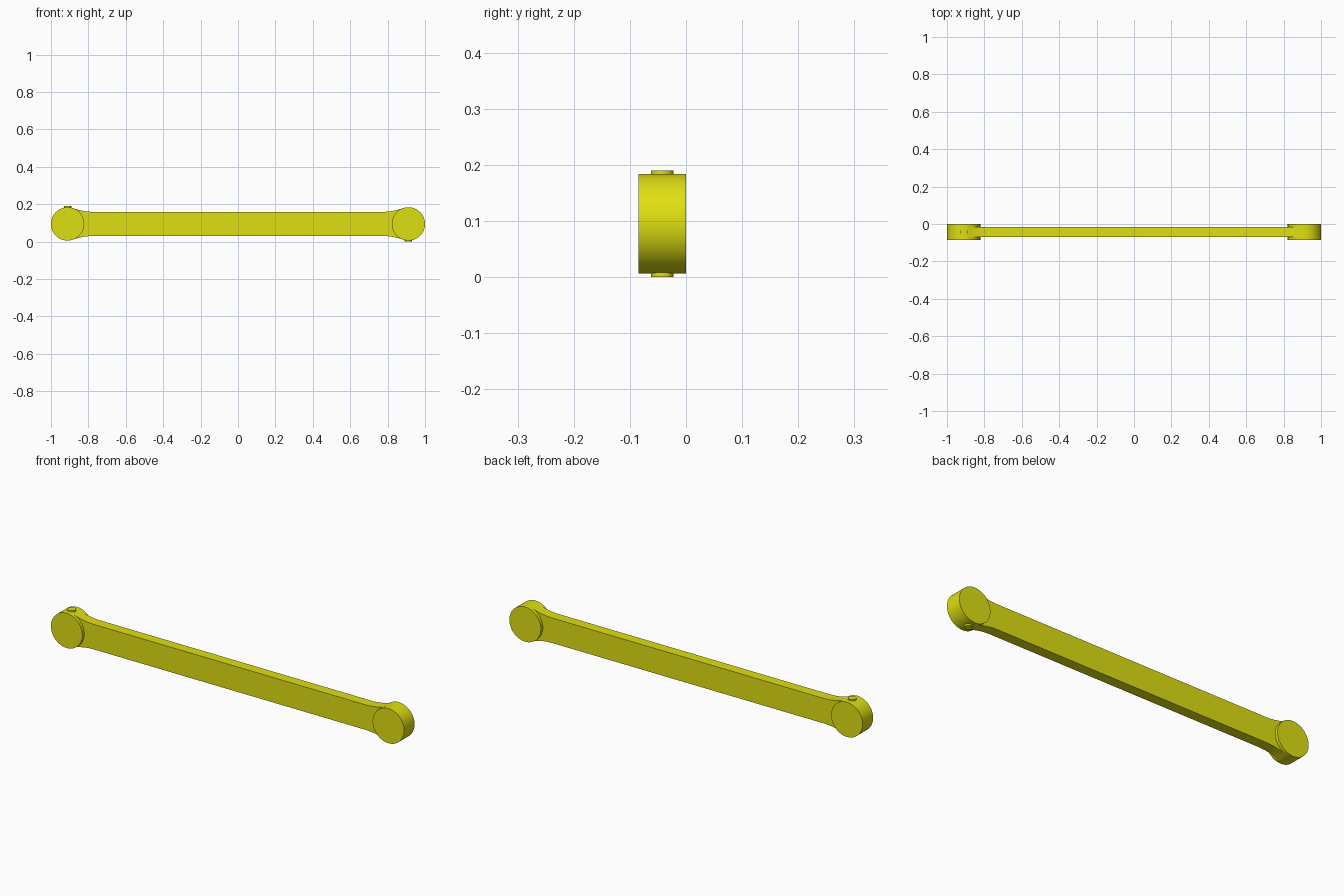
import bpy
import bmesh
from math import sin, cos, asin, sqrt, pi
from mathutils import Matrix

cube = bpy.data.objects.get("Cube")
if cube:
    bpy.data.objects.remove(cube, do_unlink=True)

# Main dimensions
END_X, MID_Y, MID_Z = 0.911, -0.0425, 0.095
LUG_R, LUG_DEPTH = 0.089, 0.085
BAR_HALF, BAR_DEPTH = 0.064, 0.053
FILLET_R = 0.34

yellow = bpy.data.materials.new("yellow")
color = (0.74, 0.74, 0.006, 1)
yellow.diffuse_color = color
yellow.use_nodes = True
yellow.node_tree.nodes["Principled BSDF"].inputs["Base Color"].default_value = color


def finish(name, bm):
    bmesh.ops.recalc_face_normals(bm, faces=bm.faces)
    mesh = bpy.data.meshes.new(name)
    bm.to_mesh(mesh)
    bm.free()
    mesh.materials.append(yellow)
    obj = bpy.data.objects.new(name, mesh)
    bpy.context.collection.objects.link(obj)
    return obj


def cylinder(name, center, radius, depth, sides, axis=None):
    bm = bmesh.new()
    turn = Matrix.Rotation(pi / 2, 4, axis) if axis else Matrix()
    bmesh.ops.create_cone(bm, cap_ends=True, segments=sides, radius1=radius,
                          radius2=radius, depth=depth,
                          matrix=Matrix.Translation(center) @ turn)
    return finish(name, bm)


# Round lugs with a small grease boss: on top at the right, below at the left
for side, label, up in ((-1, "right", 1), (1, "left", -1)):
    x = side * END_X
    cylinder(label + "_end_lug", (x, MID_Y, MID_Z), LUG_R, LUG_DEPTH, 64, 'X')
    cylinder(label + "_boss", (x, MID_Y, MID_Z + up * 0.075), 0.02, 0.04, 32)

# Connecting bar: straight edges sweeping out tangentially into the lugs
run = sqrt((LUG_R + FILLET_R) ** 2 - (BAR_HALF + FILLET_R) ** 2)
sweep = asin(run / (LUG_R + FILLET_R))
arc = []
for i in range(13):
    a = sweep * i / 12
    arc.append((END_X - run + FILLET_R * sin(a),
                BAR_HALF + FILLET_R * (1 - cos(a))))
quarter = arc + [(END_X, 0.04)]
right_half = [(x, -z) for x, z in quarter] + quarter[::-1]
outline = right_half + [(-x, -z) for x, z in right_half]

bm = bmesh.new()
front = bm.faces.new([bm.verts.new((x, MID_Y - BAR_DEPTH / 2, MID_Z + z))
                      for x, z in outline])
solid = bmesh.ops.extrude_face_region(bm, geom=[front])
moved = [v for v in solid["geom"] if isinstance(v, bmesh.types.BMVert)]
bmesh.ops.translate(bm, verts=moved, vec=(0, BAR_DEPTH, 0))
finish("connecting_bar", bm)

# Smooth the curved walls and keep the rims sharp
for obj in bpy.context.collection.objects:
    obj.select_set(obj.type == 'MESH' and yellow.name in obj.data.materials)
    if obj.select_get():
        bpy.context.view_layer.objects.active = obj
bpy.ops.object.shade_smooth_by_angle()
